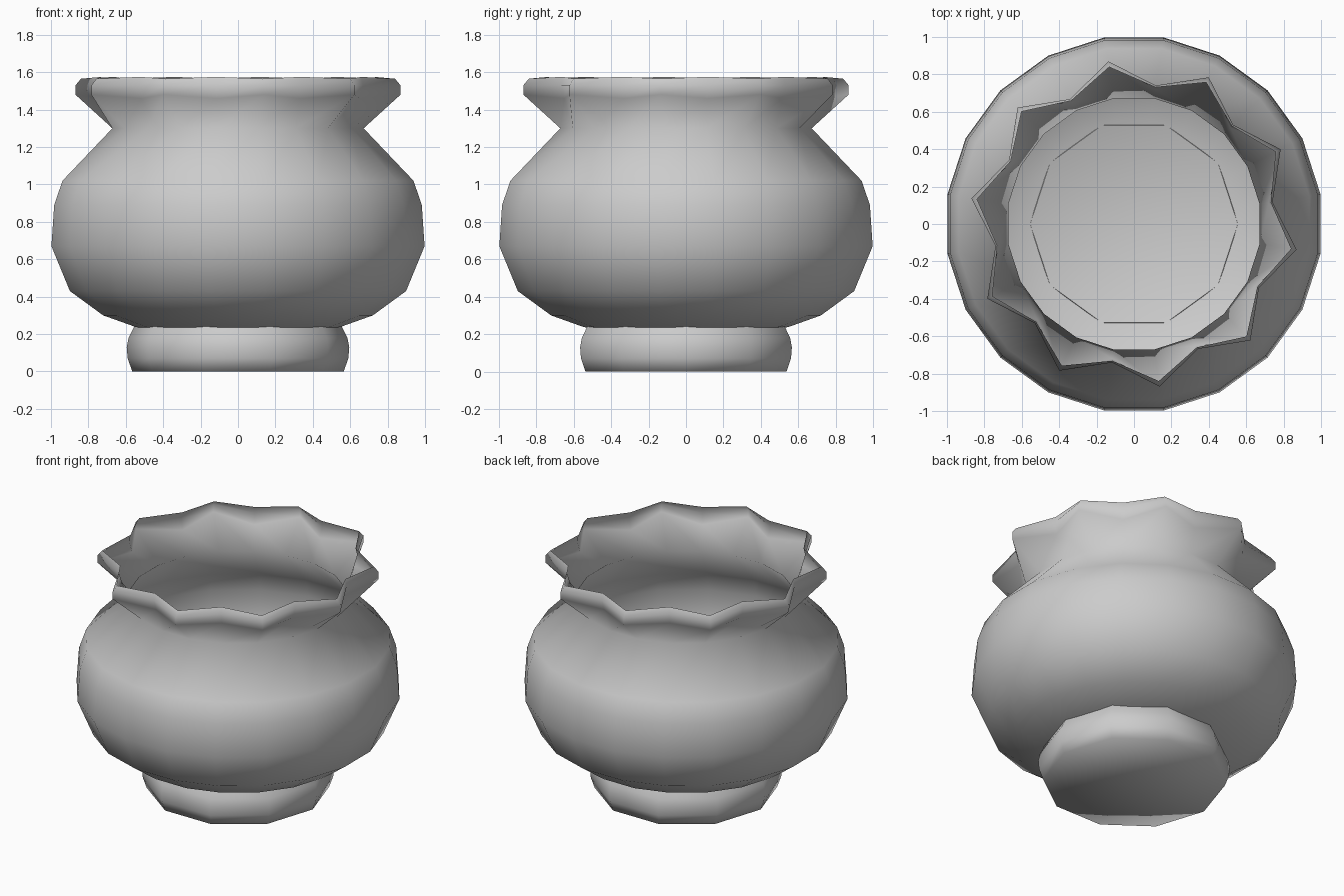
import bpy, math

cube = bpy.data.objects.get("Cube")
if cube:
    bpy.data.objects.remove(cube, do_unlink=True)

clay = bpy.data.materials.new("grey clay")
clay.use_nodes = True
GREY = (0.6, 0.6, 0.6, 1)
clay.diffuse_color = GREY
clay.node_tree.nodes["Principled BSDF"].inputs["Base Color"].default_value = GREY


def ring(sides, turn, crest, valley):
    """Ring of points alternating between two (radius, height) pairs."""
    pts = []
    for i in range(sides):
        a = turn + math.tau * i / sides
        r, z = valley if i % 2 else crest
        pts.append((r * math.cos(a), r * math.sin(a), z))
    return pts


def loft(name, rings, floor_z):
    """Skin a stack of rings and close the lowest one with a fan."""
    n = len(rings[0])
    verts = [p for r in rings for p in r] + [(0, 0, floor_z)]
    faces = [(k * n + i, k * n + (i + 1) % n, (k + 1) * n + (i + 1) % n, (k + 1) * n + i)
             for k in range(len(rings) - 1) for i in range(n)]
    faces += [((i + 1) % n, i, len(verts) - 1) for i in range(n)]
    mesh = bpy.data.meshes.new(name)
    mesh.from_pydata(verts, [], faces)
    mesh.materials.append(clay)
    mesh.shade_smooth()
    obj = bpy.data.objects.new(name, mesh)
    bpy.context.collection.objects.link(obj)
    return obj


# Round bowl rising to a narrow neck, then a ten-pointed ruffled rim
turn = math.radians(-9)
bowl = [(0.30, 0.18), (0.56, 0.24), (0.73, 0.30), (0.91, 0.43), (1.01, 0.67),
        (0.995, 0.89), (0.95, 1.02), (0.68, 1.30)]
ruffle = [((0.88, 1.48), (0.73, 1.46)),
          ((0.88, 1.53), (0.75, 1.53)),
          ((0.85, 1.565), (0.74, 1.575))]
rings = [ring(20, turn, p, p) for p in bowl]
rings += [ring(20, turn, crest, valley) for crest, valley in ruffle]
loft("bowl_with_ruffled_rim", rings, 0.16)

# Ten-sided barrel foot
foot = [(0.565, 0), (0.59, 0.07), (0.595, 0.13), (0.585, 0.18), (0.555, 0.24)]
loft("foot", [ring(10, 0, p, p) for p in foot], 0)
